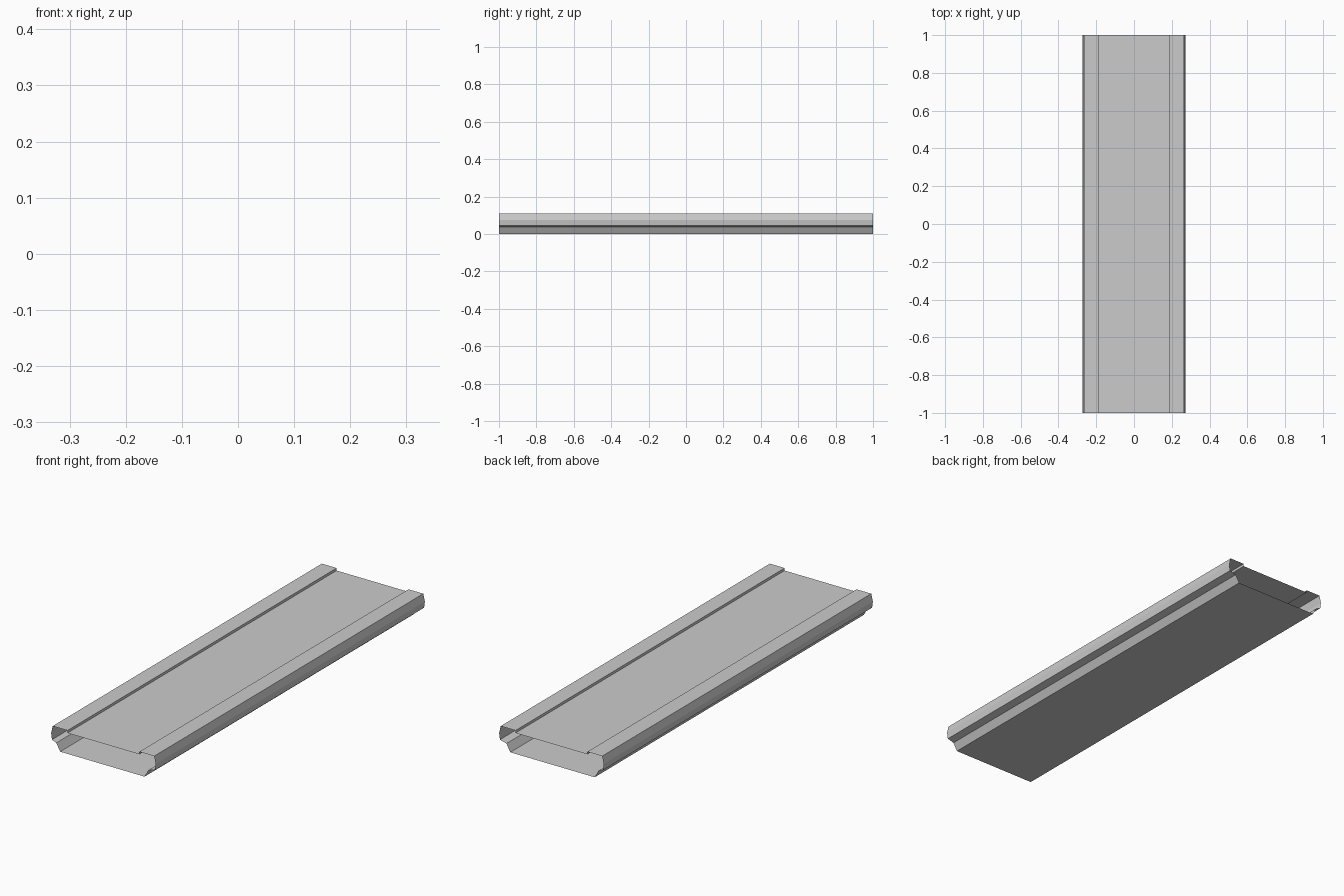
import bpy
import bmesh

if "Cube" in bpy.data.objects:
    bpy.data.objects.remove(bpy.data.objects["Cube"])

TOP, PANEL = 0.11, 0.098


# Half cross-section, from the foot up and over to the inset panel edge
def half_profile(sign, foot):
    pts = [(foot, 0.0), (foot + 0.02, 0.036), (0.268, 0.045),
           (0.272, 0.075), (0.264, TOP), (0.187, TOP), (0.187, PANEL)]
    return [(sign * x, z) for x, z in pts]


# Open-ended sheet extrusion along y
def extrude_loop(name, profile, length):
    bm = bmesh.new()
    verts = [bm.verts.new((x, -length / 2, z)) for x, z in profile]
    edges = [bm.edges.new((a, b)) for a, b in zip(verts, verts[1:] + verts[:1])]
    new = bmesh.ops.extrude_edge_only(bm, edges=edges)["geom"]
    bmesh.ops.translate(bm, vec=(0, length, 0),
                        verts=[g for g in new if isinstance(g, bmesh.types.BMVert)])
    bmesh.ops.recalc_face_normals(bm, faces=bm.faces)
    mesh = bpy.data.meshes.new(name)
    bm.to_mesh(mesh)
    bm.free()
    obj = bpy.data.objects.new(name, mesh)
    bpy.context.collection.objects.link(obj)
    return obj


# Hollow deck section: raised side rails, recessed top panel, undercut base
right = half_profile(1, 0.214)
left = half_profile(-1, 0.225)
extrude_loop("hollow_deck_section", right + left[::-1], 2.0)
